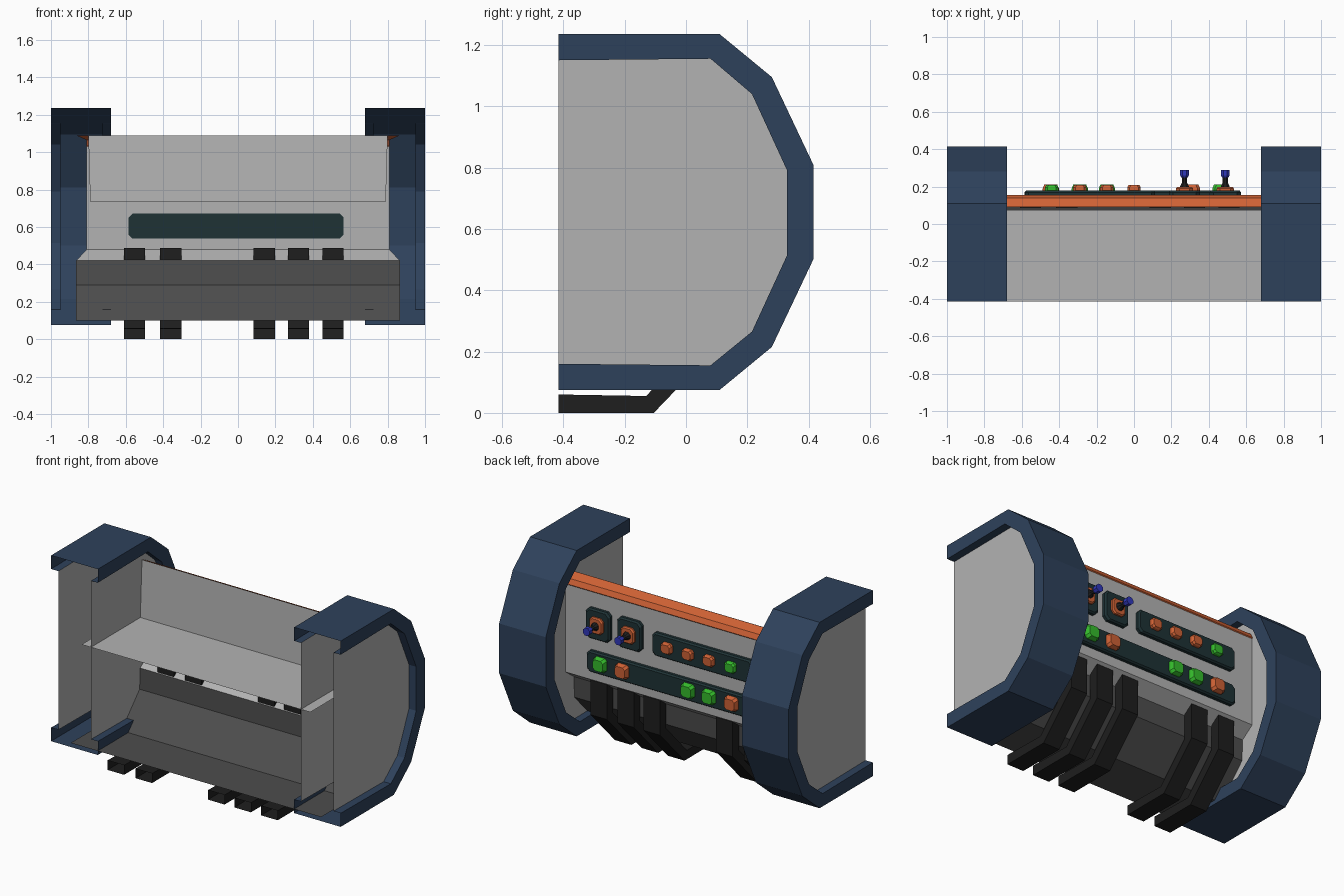
import bpy, bmesh, math

if "Cube" in bpy.data.objects:
    bpy.data.objects.remove(bpy.data.objects["Cube"])


def mat(name, r, g, b):
    m = bpy.data.materials.new(name)
    m.diffuse_color = (r, g, b, 1)
    m.use_nodes = True
    m.node_tree.nodes["Principled BSDF"].inputs["Base Color"].default_value = m.diffuse_color
    return m


NAVY = mat("navy", .027, .053, .105)
GREY = mat("light grey", .45, .45, .45)
DARK = mat("dark grey", .075, .075, .075)
BLACK = mat("black", .013, .013, .013)
ORANGE = mat("orange", .62, .12, .035)
TEAL = mat("dark teal", .013, .032, .036)
GREEN = mat("green", .035, .5, .025)
BLUE = mat("bright blue", .03, .04, .5)


def add(name, verts, faces, m):
    bm = bmesh.new()
    vs = [bm.verts.new(v) for v in verts]
    for f in faces:
        bm.faces.new([vs[i] for i in f])
    bmesh.ops.recalc_face_normals(bm, faces=bm.faces)
    me = bpy.data.meshes.new(name)
    bm.to_mesh(me)
    bm.free()
    me.materials.append(m)
    ob = bpy.data.objects.new(name, me)
    bpy.context.collection.objects.link(ob)
    return ob


def loft(name, rings, m, closed=True, caps=True):
    """Skin between equal-length rings of points."""
    n = len(rings[0])
    verts = [p for r in rings for p in r]
    faces = []
    for k in range(len(rings) - 1):
        for i in range(n if closed else n - 1):
            j = (i + 1) % n
            faces.append((k * n + i, k * n + j, (k + 1) * n + j, (k + 1) * n + i))
    if caps:
        faces.append(tuple(range(n)))
        faces.append(tuple(range((len(rings) - 1) * n, len(rings) * n)))
    return add(name, verts, faces, m)


def sheet(name, rows, m):
    """Panel across x from rows of (half width, y, z)."""
    return loft(name, [[(-w, y, z), (w, y, z)] for w, y, z in rows], m, False, False)


def chamfer_rect(cx, cz, hw, hh, c, y):
    pts = [(hw, hh - c), (hw - c, hh), (c - hw, hh), (-hw, hh - c),
           (-hw, c - hh), (c - hw, -hh), (hw - c, -hh), (hw, c - hh)]
    return [(cx + a, y, cz + b) for a, b in pts]


def block(name, cx, cz, hw, hh, c, y0, y1, m, inset=.008):
    """Chamfered plate or button with a bevelled outer face."""
    ym = y0 + (y1 - y0) * .65
    loft(name, [chamfer_rect(cx, cz, hw, hh, c, y0),
                chamfer_rect(cx, cz, hw, hh, c, ym),
                chamfer_rect(cx, cz, hw - inset, hh - inset, c, y1)], m)


def rod(name, cx, cz, stations, m, n=8):
    rings = [[(cx + r * math.cos((i + .5) * math.tau / n), y,
               cz + r * math.sin((i + .5) * math.tau / n)) for i in range(n)]
             for y, r in stations]
    loft(name, rings, m)


# Hollow end drums, open at the front, with recessed side plates
outer = [(-.415, 1.235), (.11, 1.235), (.28, 1.095), (.415, .81),
         (.415, .5), (.28, .215), (.11, .075), (-.415, .075)]
inner = [(-.415, 1.15), (.08, 1.155), (.215, 1.04), (.33, .79),
         (.33, .515), (.215, .265), (.08, .155), (-.415, .16)]
for s, side in ((-1, "left"), (1, "right")):
    path = [(inner, .725), (inner, .678), (outer, .678),
            (outer, 1), (inner, 1), (inner, .95)]
    loft(side + "_drum_rim", [[(s * x, y, z) for y, z in p] for p, x in path],
         NAVY, False, False)
    for x, nm in ((.725, "inner"), (.95, "outer")):
        add(f"{side}_{nm}_plate", [(s * x, y, z) for y, z in inner],
            [tuple(range(8))], GREY)

# Console shell: control panel, top trim, tray lining and dark belly
sheet("control_panel", [(.81, .152, 1.03), (.81, .152, .48), (.865, .07, .42)], GREY)
sheet("top_trim", [(.81, .152, 1.03), (.81, .156, 1.035), (.81, .14, 1.065),
                   (.865, .09, 1.09)], ORANGE)
sheet("tray_lining", [(.8, .088, 1.09), (.79, .072, .735), (.79, -.415, .735)], GREY)
sheet("belly", [(.865, .07, .42), (.865, .065, .29), (.865, -.115, .1),
                (.865, -.415, .1)], DARK)

# Bent tubular legs, open at the front of each foot
leg_in = [(-.415, .06), (-.13, .055), (.075, .27), (.075, .488)]
leg_out = [(-.415, 0), (-.105, 0), (.135, .25), (.135, .488)]
for k, x in enumerate((-.553, -.36, .141, .323, .508)):
    h = .057
    rings = [[(x - h, a[0], a[1]), (x + h, a[0], a[1]),
              (x + h, b[0], b[1]), (x - h, b[0], b[1])]
             for a, b in zip(leg_in, leg_out)]
    loft(f"leg_{k + 1}", rings, BLACK, True, False)
    add(f"leg_top_{k + 1}", rings[-1], [(0, 1, 2, 3)], BLACK)

# Upper and lower button plates
block("upper_button_plate", -.235, .832, .348, .072, .02, .15, .18, TEAL)
block("lower_button_plate", -.01, .605, .575, .066, .02, .15, .18, TEAL)
for k, (x, m) in enumerate(((0, ORANGE), (-.145, ORANGE), (-.29, ORANGE), (-.44, GREEN))):
    block(f"upper_button_{k + 1}", x, .836, .036, .033, .013, .175, .208, m, .007)
for k, (x, m) in enumerate(((-.445, ORANGE), (-.29, GREEN), (-.145, GREEN),
                            (.31, ORANGE), (.462, GREEN))):
    block(f"lower_button_{k + 1}", x, .61, .043, .043, .014, .151, .212, m, .009)

# Two joysticks on square plates
for k, x in enumerate((.27, .488)):
    block(f"joystick_plate_{k + 1}", x, .843, .084, .094, .022, .15, .18, TEAL)
    block(f"joystick_collar_{k + 1}", x, .845, .046, .05, .018, .175, .198, ORANGE, .006)
    rod(f"joystick_stalk_{k + 1}", x, .845, [(.19, .028), (.205, .024), (.22, .015), (.255, .015)], BLACK)
    rod(f"joystick_tip_{k + 1}", x, .845, [(.248, .018), (.26, .025), (.288, .025)], BLUE)
